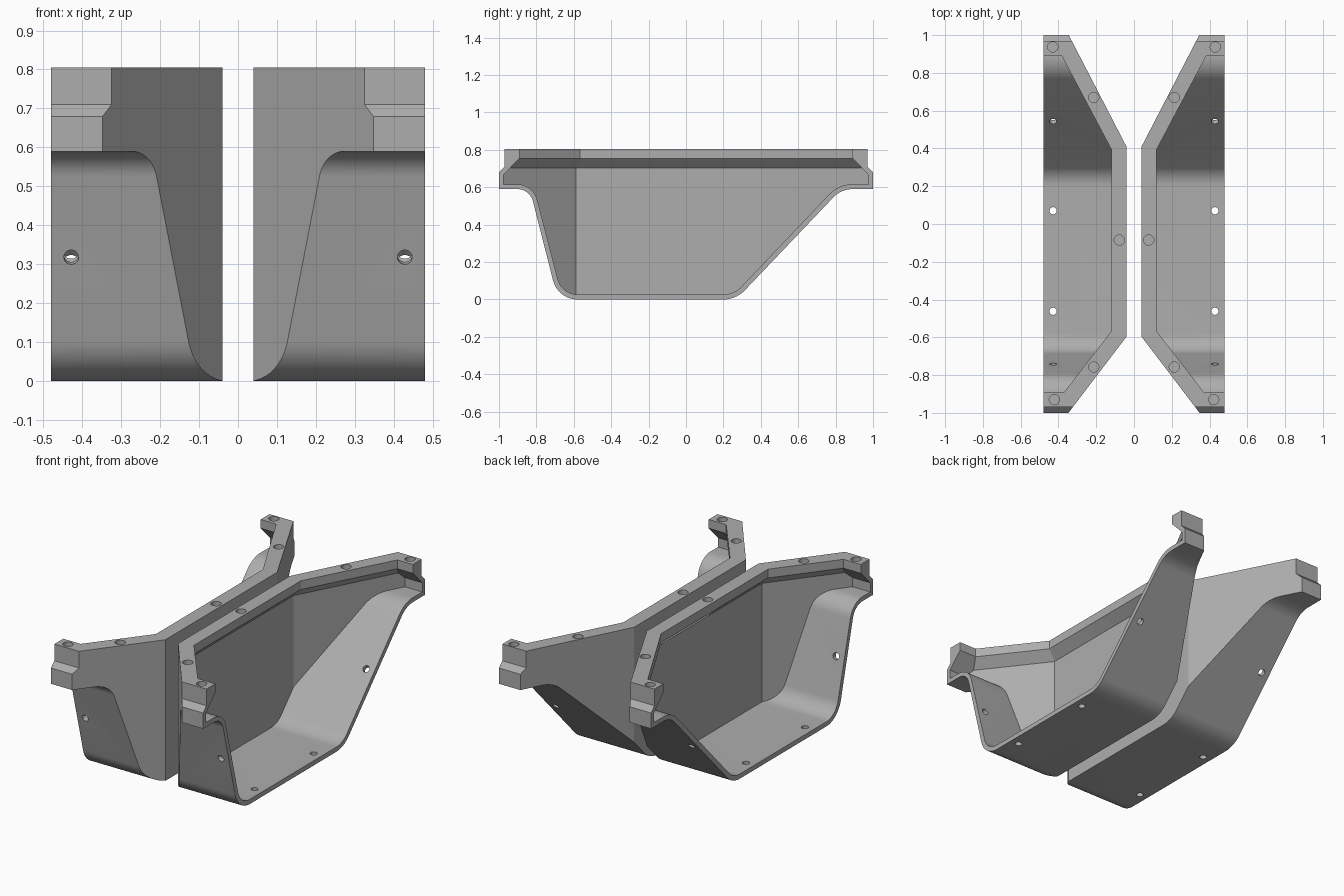
import bpy, bmesh, math
from mathutils import Vector, Matrix

if "Cube" in bpy.data.objects:
    bpy.data.objects.remove(bpy.data.objects["Cube"])

GREY = bpy.data.materials.new("plain grey")
GREY.diffuse_color = (0.42, 0.42, 0.42, 1)
GREY.use_nodes = True
GREY.node_tree.nodes["Principled BSDF"].inputs["Base Color"].default_value = GREY.diffuse_color


def fillet(points, steps=12):
    """Round the corners of (y, z, radius) points."""
    out = []
    for i, (y, z, r) in enumerate(points):
        p = Vector((y, z))
        if r == 0:
            out.append(p)
            continue
        a = (Vector(points[i - 1][:2]) - p).normalized()
        b = (Vector(points[(i + 1) % len(points)][:2]) - p).normalized()
        half = a.angle(b) / 2
        centre = p + (a + b).normalized() * (r / math.sin(half))
        start = p + a * (r / math.tan(half)) - centre
        end = p + b * (r / math.tan(half)) - centre
        sweep = start.angle_signed(end)
        for k in range(steps + 1):
            out.append(centre + Matrix.Rotation(-sweep * k / steps, 2) @ start)
    return out


def loft(name, rings):
    """Closed solid through rings of equal point count."""
    bm = bmesh.new()
    vs = [[bm.verts.new(p) for p in ring] for ring in rings]
    n = len(vs[0])
    for lo, hi in zip(vs, vs[1:]):
        for i in range(n):
            j = (i + 1) % n
            bm.faces.new((lo[i], lo[j], hi[j], hi[i]))
    bm.faces.new(vs[0][::-1])
    bm.faces.new(vs[-1])
    bmesh.ops.recalc_face_normals(bm, faces=bm.faces[:])
    return make(name, bm)


def make(name, bm):
    me = bpy.data.meshes.new(name)
    bm.to_mesh(me)
    bm.free()
    ob = bpy.data.objects.new(name, me)
    bpy.context.collection.objects.link(ob)
    return ob


def boolean(ob, cutter, op):
    m = ob.modifiers.new("cut", 'BOOLEAN')
    m.object, m.operation, m.solver = cutter, op, 'EXACT'
    me = bpy.data.meshes.new_from_object(
        ob.evaluated_get(bpy.context.evaluated_depsgraph_get()))
    ob.modifiers.clear()
    ob.data = me
    bpy.data.objects.remove(cutter)


def side_prism(name, profile, x0, x1):
    return loft(name, [[(x, y, z) for y, z in fillet(profile)] for x in (x0, x1)])


def plan_ring(x, y0, y1, s0, s1, z):
    """Plan outline: straight inner wall with ends flaring outwards."""
    e = 1.1
    return [(0.7, e, z), (x + s1 * (e - y1), e, z), (x, y1, z),
            (x, y0, z), (x + s0 * (e + y0), -e, z), (0.7, -e, z)]


# Outer body: side outline trimmed by the plan outline
body = side_prism("right_shell", [
    (-0.97, 0.805, 0), (-0.97, 0.71, 0), (-1, 0.68, 0), (-1, 0.59, 0),
    (-0.835, 0.59, 0.085), (-0.685, 0, 0.135), (0.268, 0, 0.16),
    (0.83, 0.59, 0.14), (1, 0.59, 0), (1, 0.68, 0), (0.97, 0.71, 0),
    (0.97, 0.805, 0)], 0, 0.48)
boolean(body, loft("plan", [plan_ring(0.04, -0.597, 0.41, 0.7625, 0.517, z)
                            for z in (-0.2, 1)]), 'INTERSECT')

# Cavity: thin wall below, chamfer up to the thicker rim
cavity = side_prism("cavity", [
    (-0.89, 0.9, 0), (-0.89, 0.755, 0), (-0.975, 0.668, 0), (-0.975, 0.616, 0),
    (-0.817, 0.616, 0.112), (-0.664, 0.027, 0.108), (0.257, 0.027, 0.133),
    (0.817, 0.616, 0.167), (0.975, 0.616, 0), (0.975, 0.668, 0),
    (0.89, 0.755, 0), (0.89, 0.9, 0)], 0, 0.6)
wall = (0.068, -0.587, 0.405, 0.775, 0.53)
rim = (0.12, -0.568, 0.395, 0.775, 0.53)
boolean(cavity, loft("cavity_plan", [
    plan_ring(*wall, -0.2), plan_ring(*wall, 0.703),
    plan_ring(*rim, 0.755), plan_ring(*rim, 1)]), 'INTERSECT')
boolean(body, cavity, 'DIFFERENCE')

# Screw holes: blind in the rim, through the floor and both slopes
down = (0, 0, 1)
holes = [((x, y, 0.805), down, 0.027, 0.08) for x, y in (
    (0.43, 0.937), (0.213, 0.67), (0.078, -0.085), (0.213, -0.757), (0.422, -0.93))]
holes += [((0.428, y, 0), down, 0.019, 0.12) for y in (0.07, -0.462)]
holes += [((0.428, -0.767, 0.318), (0, 1, 0.2587), 0.019, 0.12),
          ((0.428, 0.563, 0.31), (0, 1, -0.95), 0.019, 0.12)]
bm = bmesh.new()
for pos, axis, r, depth in holes:
    turn = Vector((0, 0, 1)).rotation_difference(Vector(axis)).to_matrix().to_4x4()
    bmesh.ops.create_cone(bm, cap_ends=True, segments=32, radius1=r, radius2=r,
                          depth=depth, matrix=Matrix.Translation(pos) @ turn)
boolean(body, make("hole_cutter", bm), 'DIFFERENCE')

body.data.materials.clear()
body.data.materials.append(GREY)

# Mirrored left half
left = bpy.data.objects.new("left_shell", body.data.copy())
bpy.context.collection.objects.link(left)
left.data.transform(Matrix.Scale(-1, 4, (1, 0, 0)))
left.data.flip_normals()

for ob in (body, left):
    bpy.ops.object.select_all(action='DESELECT')
    ob.select_set(True)
    bpy.context.view_layer.objects.active = ob
    bpy.ops.object.shade_smooth_by_angle(angle=math.radians(25))
